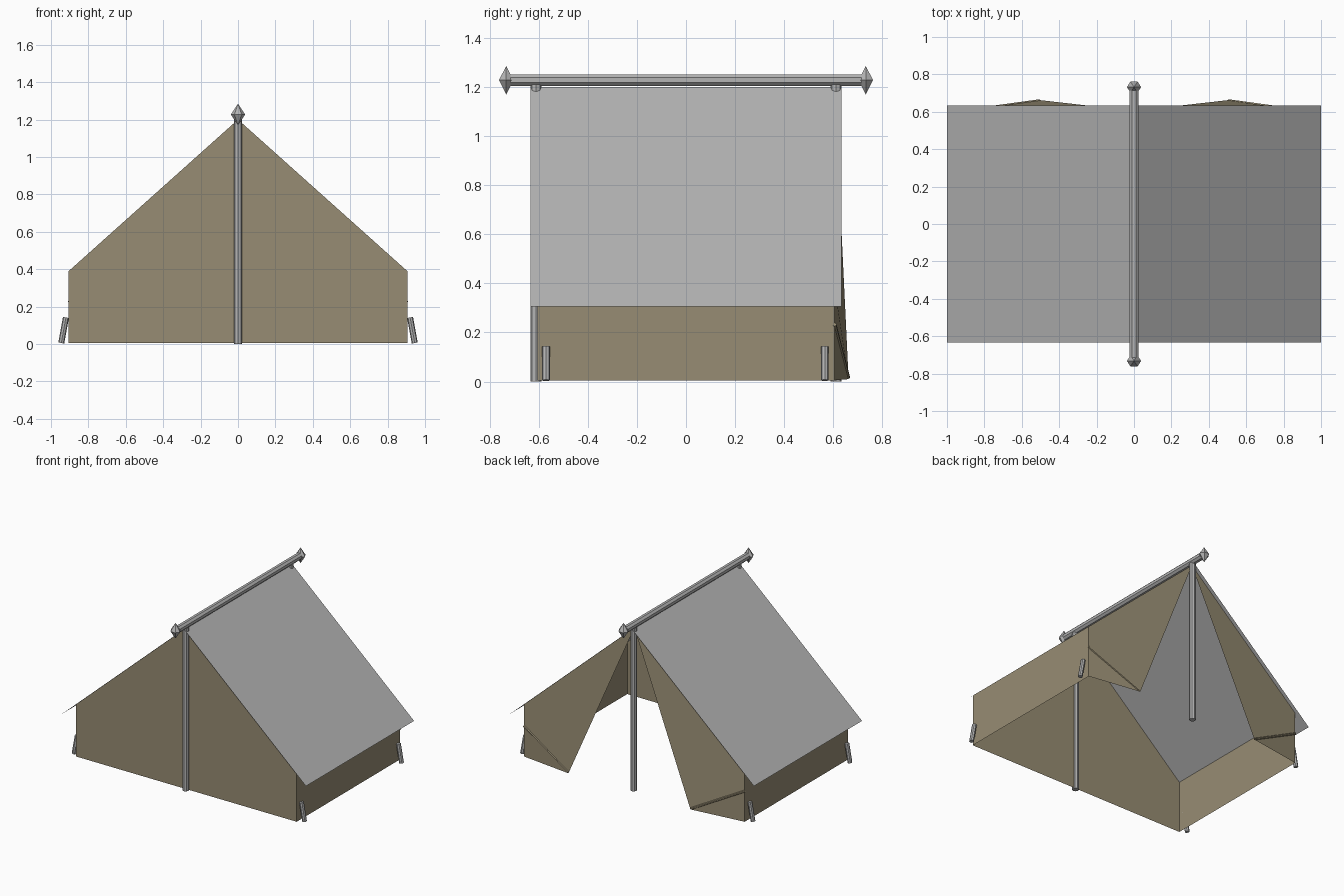
import bpy, bmesh, math
from mathutils import Vector

if "Cube" in bpy.data.objects:
    bpy.data.objects.remove(bpy.data.objects["Cube"])


def material(name, rgb):
    m = bpy.data.materials.new(name)
    m.diffuse_color = (*rgb, 1)
    m.use_nodes = True
    m.node_tree.nodes["Principled BSDF"].inputs["Base Color"].default_value = m.diffuse_color
    return m


GREY_CLOTH = material("grey_roof_cloth", (0.46, 0.46, 0.46))
GREY_WOOD = material("grey_pole", (0.46, 0.46, 0.46))
KHAKI = material("khaki_canvas", (0.31, 0.265, 0.172))


def add_object(name, bm, mat):
    mesh = bpy.data.meshes.new(name)
    bm.to_mesh(mesh)
    bm.free()
    mesh.materials.append(mat)
    ob = bpy.data.objects.new(name, mesh)
    bpy.context.collection.objects.link(ob)
    return ob


def sheet(name, faces, mat):
    """Thin cloth made of flat polygons."""
    bm = bmesh.new()
    for pts in faces:
        bm.faces.new([bm.verts.new(p) for p in pts])
    bmesh.ops.remove_doubles(bm, verts=bm.verts, dist=1e-4)
    return add_object(name, bm, mat)


def rod(name, a, b, radius, mat, sides=8, turn=0.0):
    """Straight faceted rod between two points."""
    a, b = Vector(a), Vector(b)
    bm = bmesh.new()
    bmesh.ops.create_cone(bm, cap_ends=True, segments=sides, radius1=radius,
                          radius2=radius, depth=(b - a).length)
    ob = add_object(name, bm, mat)
    ob.rotation_mode = 'QUATERNION'
    q = (b - a).to_track_quat('Z', 'Y')
    ob.rotation_quaternion = q @ Vector((0, 0, 1)).rotation_difference(
        Vector((0, 0, 1)))
    for v in ob.data.vertices:
        x, y, z = v.co
        c, s = math.cos(turn), math.sin(turn)
        v.co = (c * x - s * y, s * x + c * y, z)
    ob.location = (a + b) / 2
    return ob


PEAK, EAVE, WALL_TOP, BASE = 1.2, 0.305, 0.39, 0.005
WALL_X, END_Y, ROOF_Y = 0.905, 0.605, 0.633

# Roof: two slopes joined at the ridge
sheet("roof", [[(0, -ROOF_Y, PEAK), (s, -ROOF_Y, EAVE), (s, ROOF_Y, EAVE),
                (0, ROOF_Y, PEAK)][::s] for s in (1, -1)], GREY_CLOTH)

# Closed front wall
sheet("front_wall", [[(-WALL_X, -END_Y, BASE), (WALL_X, -END_Y, BASE),
                      (WALL_X, -END_Y, WALL_TOP), (0, -END_Y, PEAK),
                      (-WALL_X, -END_Y, WALL_TOP)]], KHAKI)

for s, side in ((1, "right"), (-1, "left")):
    # Low side wall
    sheet(side + "_wall", [[(s * WALL_X, -END_Y, BASE), (s * WALL_X, END_Y, BASE),
                            (s * WALL_X, END_Y, WALL_TOP),
                            (s * WALL_X, -END_Y, WALL_TOP)][::s]], KHAKI)

    # Back door flap, opened and pushed slightly outward at its lower corner
    inner = (s * 0.5, 0.662, BASE + 0.005)
    tie = (s * WALL_X, END_Y, 0.232)
    sheet(side + "_door_flap", [
        [(0, END_Y, PEAK), inner, tie, (s * WALL_X, END_Y, WALL_TOP)][::-s],
        [inner, (s * WALL_X, END_Y, BASE), tie][::-s]], KHAKI)

    # Cord that holds the flap open
    rod(side + "_flap_cord", tie, (s * 0.505, 0.66, 0.017), 0.008, KHAKI, 6)

    # Slanted ground stakes
    for y, end in ((-0.57, "front"), (0.565, "back")):
        rod(f"{side}_{end}_stake", (s * 0.945, y, 0.005), (s * 0.92, y, 0.142),
            0.016, GREY_WOOD, 8)

# Upright poles, ridge pole and its pointed end caps
RIDGE_Z = 1.227
rod("ridge_pole", (0, -0.715, RIDGE_Z), (0, 0.715, RIDGE_Z), 0.026,
    GREY_WOOD, 8, math.pi / 8)
for s, end in ((-1, "front"), (1, "back")):
    rod(end + "_pole", (0, s * 0.611, 0), (0, s * 0.611, 1.21), 0.0225, GREY_WOOD)

    bm = bmesh.new()
    ring = [bm.verts.new((0.038 * math.cos(i * math.pi / 3),
                          0.034 * math.sin(i * math.pi / 3), 0)) for i in range(6)]
    top, bottom = bm.verts.new((0, 0, 0.058)), bm.verts.new((0, 0, -0.058))
    for i in range(6):
        a, b = ring[i], ring[(i + 1) % 6]
        bm.faces.new((a, b, top))
        bm.faces.new((b, a, bottom))
    cap = add_object(end + "_ridge_cap", bm, GREY_WOOD)
    cap.location = (0, s * 0.732, RIDGE_Z)
